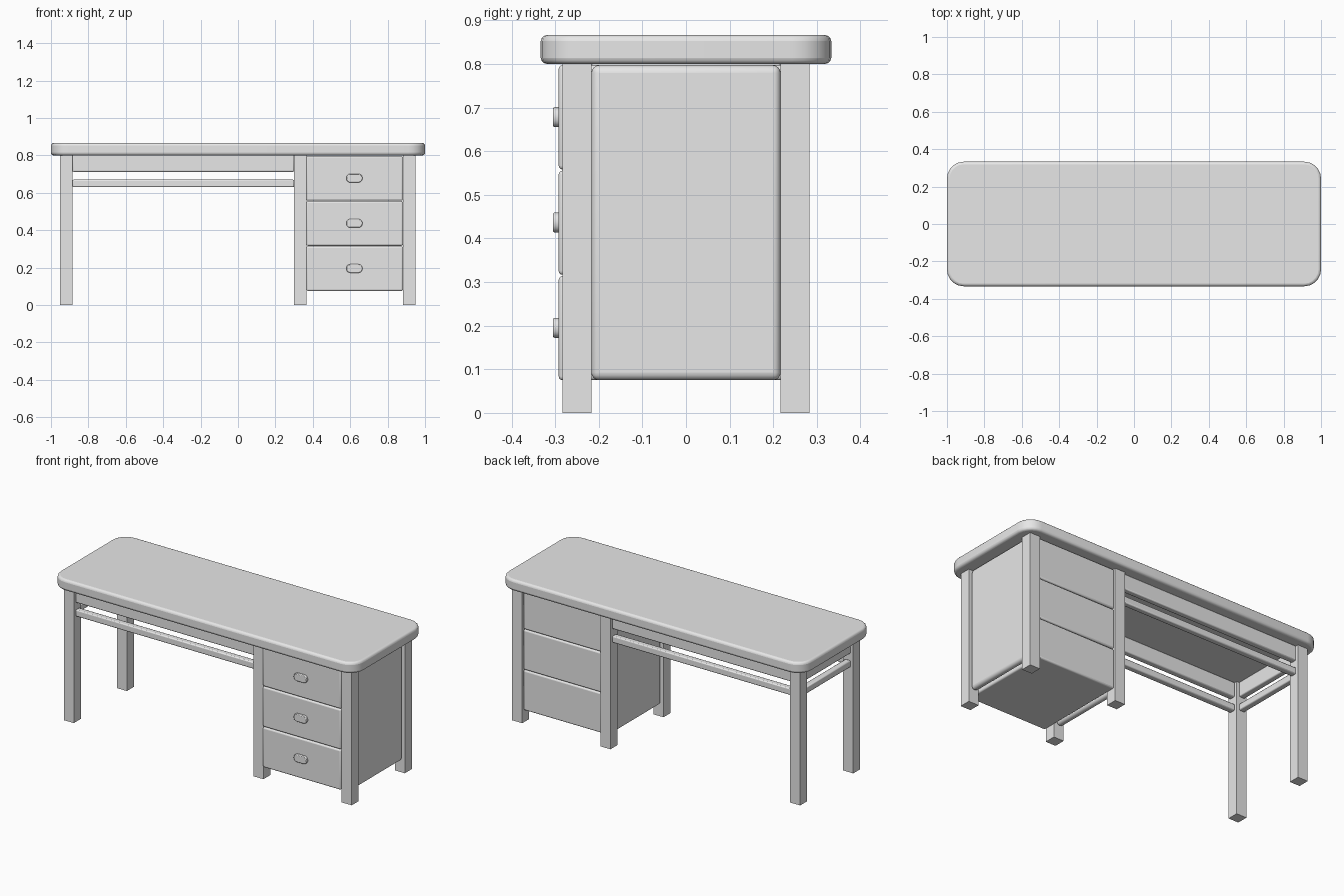
import bpy
import bmesh
import math

cube = bpy.data.objects.get("Cube")
if cube:
    bpy.data.objects.remove(cube, do_unlink=True)

grey = bpy.data.materials.new("plain_grey")
grey.use_nodes = True
grey.diffuse_color = (0.8, 0.8, 0.8, 1)
grey.node_tree.nodes["Principled BSDF"].inputs["Base Color"].default_value = (0.8, 0.8, 0.8, 1)


def box(name, x, y, z, bevel=0.0, segments=2, corner=0.0, corner_axis=2):
    """Box from (min, max) ranges; corner rounds the edges along one axis, bevel softens the rest."""
    bm = bmesh.new()
    bmesh.ops.create_cube(bm, size=1)
    for v in bm.verts:
        for i, (low, high) in enumerate((x, y, z)):
            v.co[i] = low if v.co[i] < 0 else high
    if corner:
        edges = [e for e in bm.edges
                 if abs((e.verts[0].co - e.verts[1].co).normalized()[corner_axis]) > 0.9]
        bmesh.ops.bevel(bm, geom=edges, offset=corner, segments=5, profile=0.5, affect='EDGES')
    mesh = bpy.data.meshes.new(name)
    bm.to_mesh(mesh)
    bm.free()
    mesh.materials.append(grey)
    obj = bpy.data.objects.new(name, mesh)
    bpy.context.collection.objects.link(obj)
    if bevel:
        mod = obj.modifiers.new("soft_edges", 'BEVEL')
        mod.width = bevel
        mod.segments = segments
        mod.limit_method = 'ANGLE'
        mod.angle_limit = math.radians(40)
        bpy.ops.object.select_all(action='DESELECT')
        obj.select_set(True)
        bpy.context.view_layer.objects.active = obj
        bpy.ops.object.shade_smooth_by_angle(angle=math.radians(50))
    return obj


# Table top with rounded corners and softened rim
box("table_top", (-1, 1), (-0.333, 0.333), (0.8, 0.866), bevel=0.014, segments=3, corner=0.09)

# Six legs: one pair at the open end, two pairs around the drawers
LEG = 0.066
FRAME_Y = 0.25
leg_x = {"right": -0.918, "middle": 0.333, "left": 0.915}
for side, cx in leg_x.items():
    for end, s in (("front", -1), ("back", 1)):
        cy = s * FRAME_Y
        box(f"{side}_{end}_leg", (cx - LEG / 2, cx + LEG / 2),
            (cy - LEG / 2, cy + LEG / 2), (0, 0.802))

# Aprons and thin rails along the knee space and the open end
inner = FRAME_Y - LEG / 2
span = (leg_x["right"] + LEG / 2, leg_x["middle"] - LEG / 2)
for part, z, half in (("apron", (0.712, 0.802), 0.018), ("rail", (0.63, 0.67), 0.018)):
    for end, s in (("front", -1), ("back", 1)):
        cy = s * FRAME_Y
        box(f"{end}_{part}", span, (cy - half, cy + half), z, bevel=0.006)
    cx = leg_x["right"]
    box(f"side_{part}", (cx - half, cx + half), (-inner, inner), z, bevel=0.006)

# Pedestal side panels between the legs
for side in ("middle", "left"):
    cx = leg_x[side]
    box(f"{side}_panel", (cx - 0.02, cx + 0.02), (-inner, inner), (0.075, 0.797),
        bevel=0.018, segments=4)

# Three stacked drawers with pill-shaped pulls
left, right = leg_x["middle"] + LEG / 2, leg_x["left"] - LEG / 2
for i, level in enumerate(("bottom", "middle", "top")):
    base = 0.075 + i * 0.2415
    box(f"{level}_drawer", (left, right), (-0.292, 0.275), (base, base + 0.239),
        bevel=0.009, segments=3)
    mid = base + 0.12
    box(f"{level}_pull", (0.579, 0.665), (-0.305, -0.28), (mid - 0.023, mid + 0.023),
        bevel=0.004, corner=0.021, corner_axis=1)
